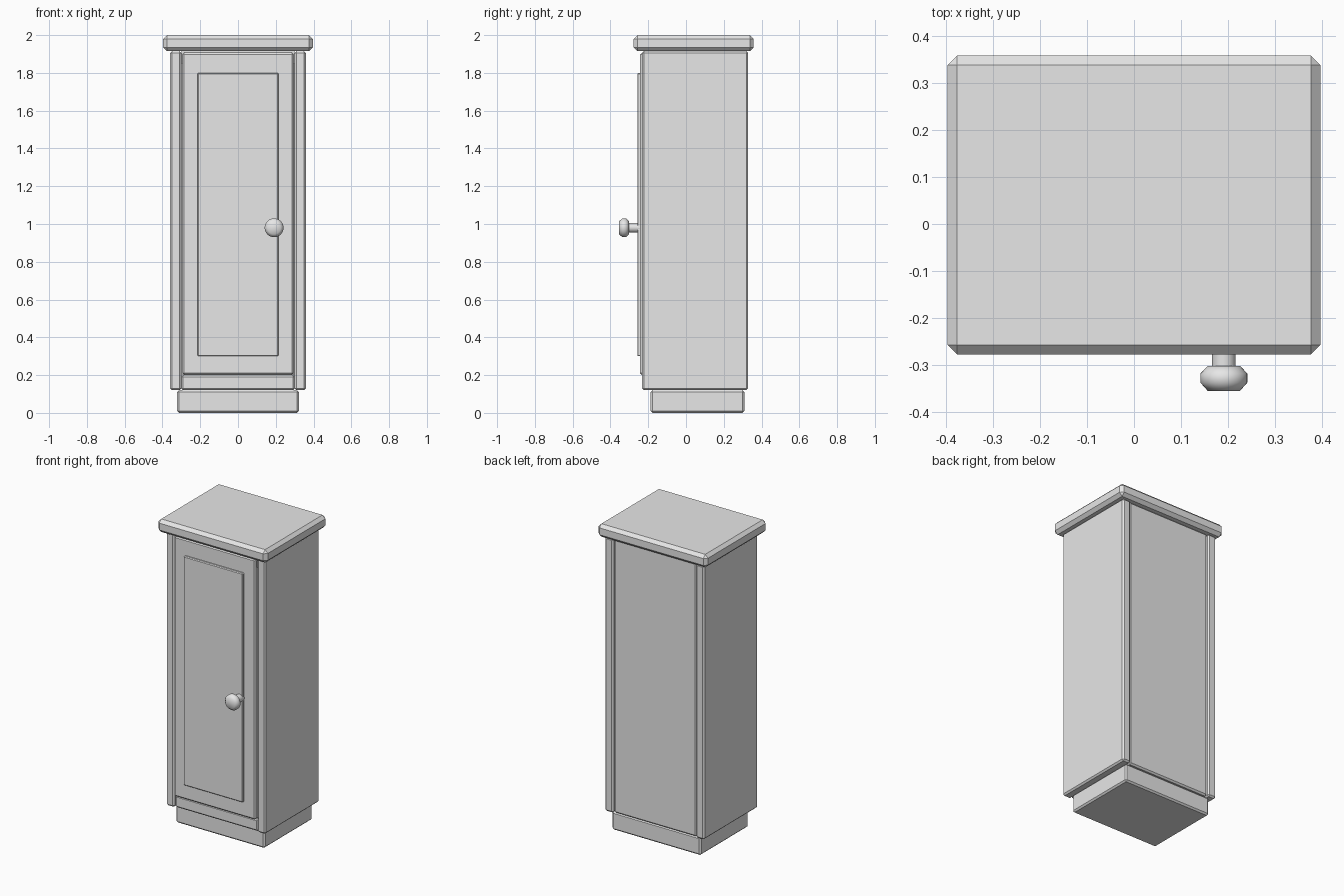
import bpy, bmesh, math

if "Cube" in bpy.data.objects:
    bpy.data.objects.remove(bpy.data.objects["Cube"])

grey = bpy.data.materials.new("plain_grey")
grey.diffuse_color = (0.8, 0.8, 0.8, 1)
grey.use_nodes = True
grey.node_tree.nodes["Principled BSDF"].inputs["Base Color"].default_value = grey.diffuse_color


def box(name, x0, x1, y0, y1, z0, z1, chamfer=0.01):
    """Box between two corners with a flat chamfer on every edge."""
    bm = bmesh.new()
    bmesh.ops.create_cube(bm, size=1)
    for v in bm.verts:
        v.co = ((x0 + x1) / 2 + v.co.x * (x1 - x0),
                (y0 + y1) / 2 + v.co.y * (y1 - y0),
                (z0 + z1) / 2 + v.co.z * (z1 - z0))
    if chamfer:
        bmesh.ops.bevel(bm, geom=bm.edges[:], offset=chamfer, segments=1,
                        affect='EDGES', profile=0.5)
    return finish(name, bm)


def finish(name, bm):
    bmesh.ops.recalc_face_normals(bm, faces=bm.faces[:])
    mesh = bpy.data.meshes.new(name)
    bm.to_mesh(mesh)
    bm.free()
    mesh.materials.append(grey)
    obj = bpy.data.objects.new(name, mesh)
    bpy.context.collection.objects.link(obj)
    return obj


# Plinth, carcass and top slab
box("plinth", -0.322, 0.322, -0.187, 0.309, 0.0, 0.12)
box("top_slab", -0.396, 0.396, -0.277, 0.358, 1.915, 2.0, 0.02)
box("back_panel", -0.30, 0.30, 0.28, 0.319, 0.12, 1.915)
box("cabinet_floor", -0.30, 0.30, -0.225, 0.30, 0.12, 0.20)
box("cabinet_ceiling", -0.30, 0.30, -0.225, 0.30, 1.85, 1.915, 0)

# Side panels
for side, s in (("left", -1), ("right", 1)):
    xa, xb = sorted((s * 0.30, s * 0.36))
    box(side + "_side_panel", xa, xb, -0.233, 0.329, 0.12, 1.915)

# Door with raised field
box("door", -0.295, 0.295, -0.243, -0.205, 0.2, 1.907)
box("door_raised_panel", -0.215, 0.215, -0.258, -0.23, 0.3, 1.8, 0.005)

# Turned knob: (radius, y) profile spun around the y axis
profile = [(0, -0.24), (0.025, -0.24), (0.025, -0.302), (0.035, -0.302),
           (0.050, -0.318), (0.050, -0.337), (0.034, -0.355), (0, -0.355)]
bm = bmesh.new()
verts = [bm.verts.new((0.191 + r, y, 0.98)) for r, y in profile]
edges = [bm.edges.new(pair) for pair in zip(verts, verts[1:])]
bmesh.ops.spin(bm, geom=verts + edges, cent=(0.191, 0, 0.98), axis=(0, 1, 0),
               angle=math.tau, steps=32)
bmesh.ops.remove_doubles(bm, verts=bm.verts[:], dist=1e-4)
knob = finish("door_knob", bm)
bpy.context.view_layer.objects.active = knob
knob.select_set(True)
bpy.ops.object.shade_smooth_by_angle(angle=math.radians(50))
